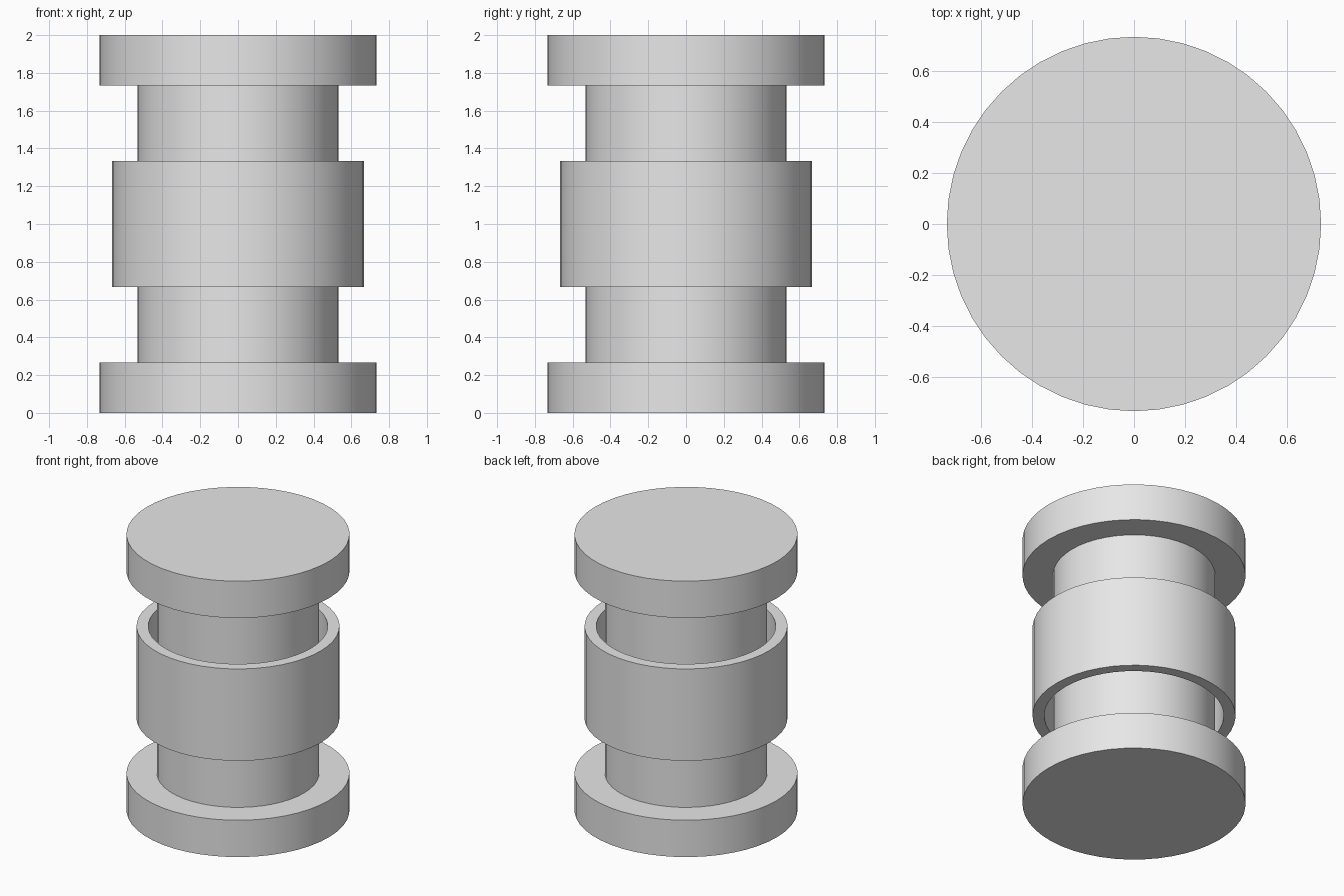
import bpy
import bmesh
import math

SEGMENTS = 48

cube = bpy.data.objects.get("Cube")
if cube:
    bpy.data.objects.remove(cube, do_unlink=True)

grey = bpy.data.materials.new("light grey")
grey.use_nodes = True
colour = (0.8, 0.8, 0.8, 1)
grey.diffuse_color = colour
grey.node_tree.nodes["Principled BSDF"].inputs["Base Color"].default_value = colour


def finish(name, bm):
    """Turn a bmesh into a grey object with smooth sides and sharp rims."""
    bmesh.ops.recalc_face_normals(bm, faces=bm.faces)
    mesh = bpy.data.meshes.new(name)
    bm.to_mesh(mesh)
    bm.free()
    mesh.materials.append(grey)
    obj = bpy.data.objects.new(name, mesh)
    bpy.context.collection.objects.link(obj)
    bpy.ops.object.select_all(action="DESELECT")
    obj.select_set(True)
    bpy.context.view_layer.objects.active = obj
    bpy.ops.object.shade_smooth_by_angle(angle=math.radians(30))


def ring_of_verts(bm, radius, z):
    angles = [math.tau * i / SEGMENTS for i in range(SEGMENTS)]
    return [bm.verts.new((radius * math.cos(a), radius * math.sin(a), z)) for a in angles]


def lathe(name, profile, closed=False):
    """Revolve (radius, z) points; cap the ends, or join them into a tube."""
    bm = bmesh.new()
    rings = [ring_of_verts(bm, r, z) for r, z in profile]
    pairs = list(zip(rings, rings[1:]))
    if closed:
        pairs.append((rings[-1], rings[0]))
    else:
        bm.faces.new(rings[0])
        bm.faces.new(rings[-1])
    for low, high in pairs:
        for i in range(SEGMENTS):
            j = (i + 1) % SEGMENTS
            bm.faces.new((low[i], low[j], high[j], high[i]))
    finish(name, bm)


# Spool: two end flanges joined by a narrower core
flange, core = 0.733, 0.533
lathe("spool", [(flange, 0), (flange, 0.267), (core, 0.267),
                (core, 1.733), (flange, 1.733), (flange, 2)])

# Loose sleeve around the middle of the core
outer, inner = 0.667, 0.59
lathe("sleeve", [(outer, 0.667), (outer, 1.333), (inner, 1.333), (inner, 0.667)],
      closed=True)
